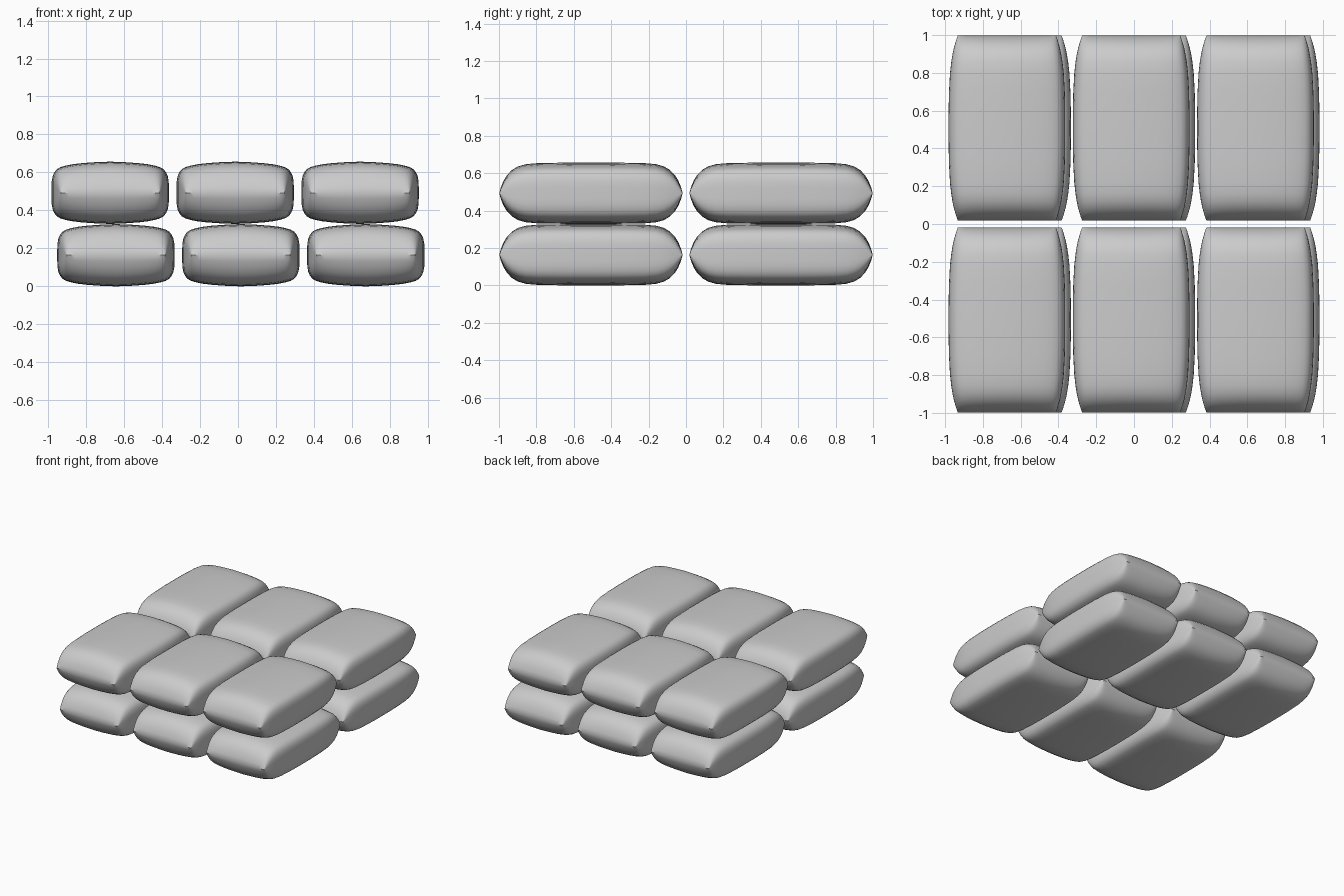
import bpy, bmesh

if "Cube" in bpy.data.objects:
    bpy.data.objects.remove(bpy.data.objects["Cube"])

# Quarter cross-section of a bag (x, z from its centre), side to top
QUARTER = [(0.309, 0.0), (0.309, 0.03), (0.308, 0.06), (0.303, 0.088), (0.294, 0.108),
           (0.281, 0.124), (0.262, 0.135), (0.235, 0.143), (0.2, 0.150),
           (0.15, 0.156), (0.08, 0.161), (0.0, 0.164)]

# Half length profile: (distance from end, width factor, height factor)
STATIONS = [(0.0, 0.84, 0.0), (0.008, 0.85, 0.19), (0.022, 0.866, 0.40), (0.042, 0.886, 0.60),
            (0.068, 0.91, 0.76), (0.10, 0.932, 0.875), (0.14, 0.953, 0.945),
            (0.20, 0.975, 0.98), (0.30, 0.992, 0.993), (0.40, 0.999, 1.0), (0.49, 1.0, 1.0)]
HALF_LENGTH = 0.49


def bag_mesh():
    # Mirror the quarter into a closed ring
    half = QUARTER + [(-x, z) for x, z in QUARTER[-2::-1]]
    ring = half + [(x, -z) for x, z in half[-2:0:-1]]
    spans = [(d - HALF_LENGTH, w, h) for d, w, h in STATIONS]
    spans += [(-y, w, h) for y, w, h in spans[-2::-1]]

    # Loft the rings from one pinched end seam to the other
    bm = bmesh.new()
    loops = [[bm.verts.new((x * w, y, z * h)) for x, z in ring] for y, w, h in spans]
    n = len(ring)
    for a, b in zip(loops, loops[1:]):
        for i in range(n):
            j = (i + 1) % n
            bm.faces.new((a[i], a[j], b[j], b[i]))
    bmesh.ops.remove_doubles(bm, verts=bm.verts, dist=0.0001)
    bmesh.ops.recalc_face_normals(bm, faces=bm.faces)
    mesh = bpy.data.meshes.new("sandbag")
    bm.to_mesh(mesh)
    bm.free()
    return mesh


# Two layers of 3 x 2 bags, shifted sideways against each other
mesh = bag_mesh()
bpy.ops.object.select_all(action='DESELECT')
for layer, (z, shift) in enumerate([(0.164, 0.015), (0.493, -0.015)]):
    for row, y in enumerate((-0.508, 0.508)):
        for col in range(3):
            bag = bpy.data.objects.new(f"sandbag_{layer}_{row}_{col}", mesh.copy())
            bag.location = ((col - 1) * 0.658 + shift, y, z)
            bpy.context.collection.objects.link(bag)
            bag.select_set(True)
            bpy.context.view_layer.objects.active = bag
bpy.ops.object.shade_smooth_by_angle(angle=0.6)
